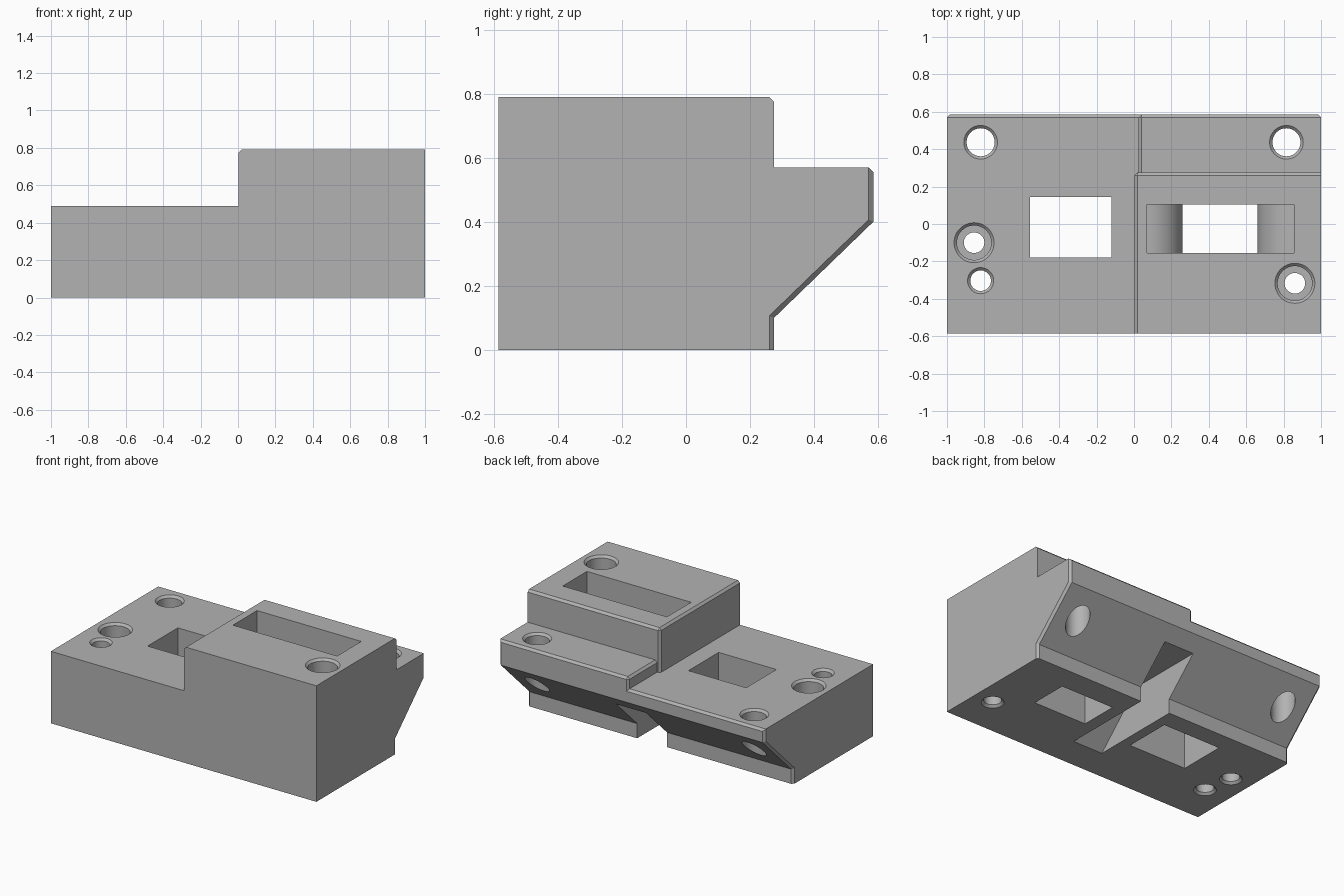
import bpy, bmesh
from math import sin, cos, pi, radians
from mathutils import Vector

cube = bpy.data.objects.get("Cube")
if cube:
    bpy.data.objects.remove(cube, do_unlink=True)

grey = bpy.data.materials.new("plain grey")
grey.use_nodes = True
colour = (0.45, 0.45, 0.45, 1)
grey.diffuse_color = colour
grey.node_tree.nodes["Principled BSDF"].inputs["Base Color"].default_value = colour

BEVEL = 0.015
BACK = 0.585
STEP = 0.275


def finish(name, bm):
    bmesh.ops.recalc_face_normals(bm, faces=bm.faces)
    mesh = bpy.data.meshes.new(name)
    bm.to_mesh(mesh)
    bm.free()
    mesh.materials.append(grey)
    obj = bpy.data.objects.new(name, mesh)
    bpy.context.collection.objects.link(obj)
    return obj


def prism(name, outline, axis, low, high, chamfer=None):
    """Extrude an outline along x or y; chamfer edges picked by a rule."""
    bm = bmesh.new()
    place = (lambda p, d: (d, *p)) if axis == "x" else (lambda p, d: (p[0], d, p[1]))
    face = bm.faces.new([bm.verts.new(place(p, low)) for p in outline])
    made = bmesh.ops.extrude_face_region(bm, geom=[face])["geom"]
    shift = Vector(place((0, 0), high - low))
    bmesh.ops.translate(bm, vec=shift, verts=[v for v in made if isinstance(v, bmesh.types.BMVert)])
    bmesh.ops.recalc_face_normals(bm, faces=bm.faces)
    if chamfer:
        edges = [e for e in bm.edges if chamfer(*(v.co for v in e.verts))]
        bmesh.ops.bevel(bm, geom=edges, offset=BEVEL, segments=1, affect="EDGES", profile=0.5)
    return finish(name, bm)


def box(name, x, y, z, chamfer=None):
    return prism(name, [(y[0], z[0]), (y[1], z[0]), (y[1], z[1]), (y[0], z[1])], "x", *x, chamfer)


def lathe(name, x, y, profile, sides=48):
    """Closed round cutter from (radius, height) rings."""
    bm = bmesh.new()
    rings = [[bm.verts.new((x + r * cos(2 * pi * i / sides), y + r * sin(2 * pi * i / sides), z))
              for i in range(sides)] for r, z in profile]
    for a, b in zip(rings, rings[1:]):
        for i in range(sides):
            j = (i + 1) % sides
            bm.faces.new((a[i], a[j], b[j], b[i]))
    bm.faces.new(rings[0])
    bm.faces.new(rings[-1])
    return finish(name, bm)


def combine(target, other, operation):
    mod = target.modifiers.new(operation, "BOOLEAN")
    mod.operation = operation
    mod.solver = "EXACT"
    mod.object = other
    bpy.context.view_layer.objects.active = target
    bpy.ops.object.modifier_apply(modifier=mod.name)
    bpy.data.objects.remove(other, do_unlink=True)


def rear_edges(a, b):
    # Chain down both ends of the rear, plus the upper rear edge
    rear = min(a.y, b.y) > STEP - 0.01
    return rear and (abs(a.x - b.x) < 0.01 or min(a.z, b.z) > 0.48)


def shelf_edges(a, b):
    rear, top = min(a.y, b.y) > BACK - 0.01, min(a.z, b.z) > 0.56
    inner = max(a.x, b.x) < 0.04
    return (rear and top) or (inner and (rear or top)) or (rear and min(a.x, b.x) > 0.9)


def block_edges(a, b):
    rear, top, inner = min(a.y, b.y) > 0.26, min(a.z, b.z) > 0.78, max(a.x, b.x) < 0.01
    return rear + top + inner > 1


# Body with sloped rear, rear shelf and raised block
body = prism("mounting_body", [(-BACK, 0), (STEP, 0), (STEP, 0.1), (BACK, 0.4), (BACK, 0.49), (-BACK, 0.49)],
             "x", -1, 1, rear_edges)
combine(body, box("rear_shelf", (0.025, 1), (-0.3, BACK), (0.44, 0.57), shelf_edges), "UNION")
combine(body, box("raised_block", (0.003, 1), (-BACK, STEP), (0.42, 0.79), block_edges), "UNION")

# Square window through the low half
combine(body, box("window_cutter", (-0.555, -0.12), (-0.18, 0.145), (-0.1, 1)), "DIFFERENCE")

# Long pocket whose floor rounds down into a window
radius, floor, steps = 0.19, 0.45, 16
arc = [(radius * sin(pi / 2 * i / steps), floor - radius * (1 - cos(pi / 2 * i / steps))) for i in range(steps + 1)]
pocket = [(0.07, 1)] + [(0.07 + x, z) for x, z in arc] + [(0.26, -0.1), (0.66, -0.1)]
pocket += [(0.855 - x * 0.195 / radius, z) for x, z in reversed(arc)] + [(0.855, 1)]
combine(body, prism("pocket_cutter", pocket, "y", -0.155, 0.105), "DIFFERENCE")

# Underside slot with a slanted inner end
slot = [(-0.4, -0.035), (-0.04, 0.32), (0.7, 0.32), (0.7, -0.035)]
combine(body, prism("slot_cutter", slot, "x", -0.05, 0.175), "DIFFERENCE")

# Rear screw holes with countersunk rims
for x, top in ((-0.82, 0.49), (0.815, 0.57)):
    profile = [(0.075, -0.1), (0.075, top - BEVEL), (0.09, top), (0.09, top + 0.1)]
    combine(body, lathe("rear_hole_cutter", x, 0.437, profile), "DIFFERENCE")

# Narrow holes, two with a wide counterbore
for x, y, top, bored in ((-0.855, -0.1, 0.49, True), (-0.82, -0.303, 0.49, False), (0.86, -0.317, 0.79, True)):
    wide = 0.092 if bored else 0.055
    profile = [(0.07, -0.1), (0.07, 0), (0.055, BEVEL)]
    if bored:
        profile += [(0.055, top - 0.22), (wide, top - 0.22)]
    profile += [(wide, top - BEVEL), (wide + BEVEL, top), (wide + BEVEL, top + 0.1)]
    combine(body, lathe("hole_cutter", x, y, profile), "DIFFERENCE")

# Smooth the round walls, keep the edges crisp
bpy.ops.object.select_all(action="DESELECT")
body.select_set(True)
bpy.context.view_layer.objects.active = body
bpy.ops.object.shade_smooth_by_angle(angle=radians(25))
